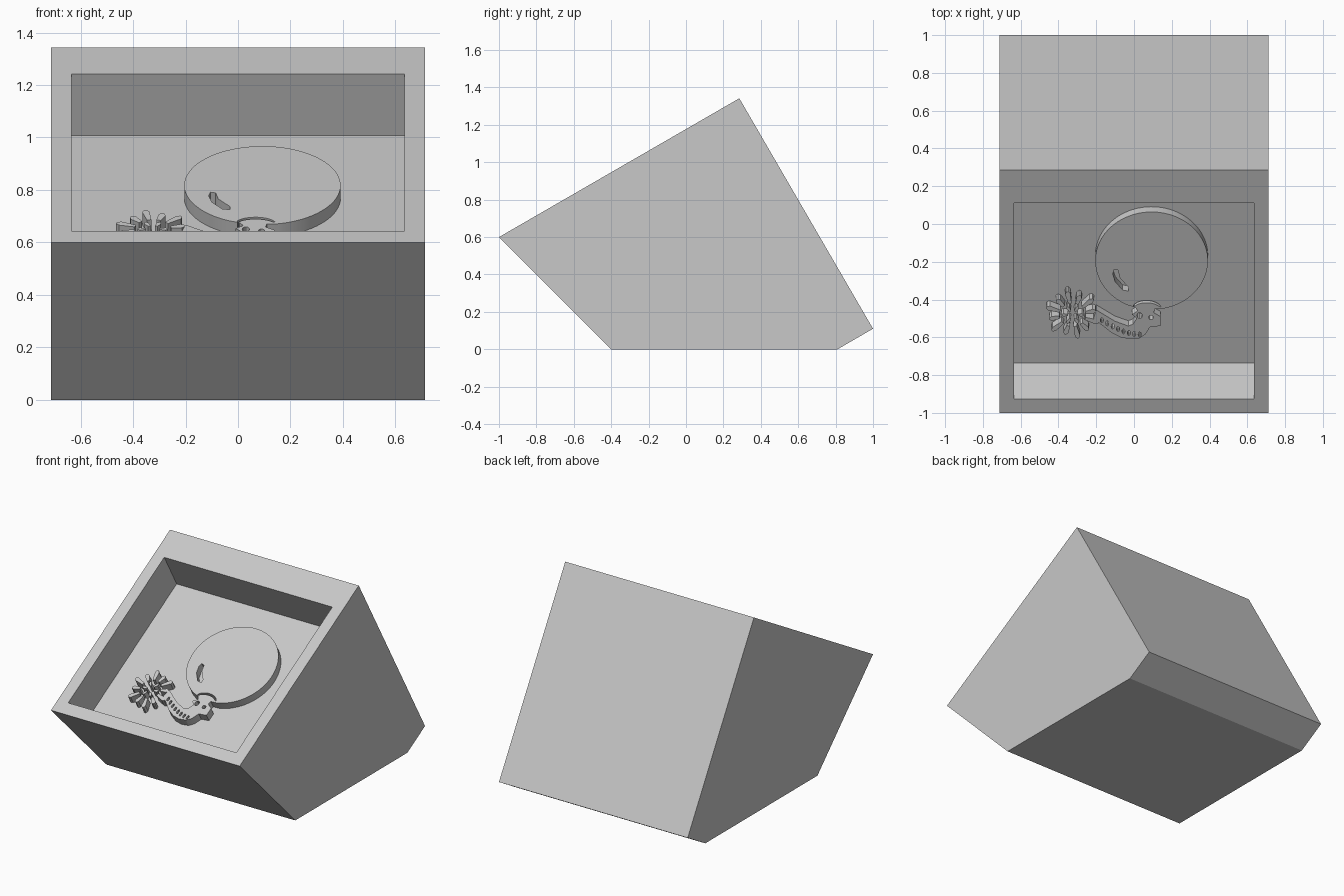
import bpy, bmesh
from math import sin, cos, pi, radians
from mathutils import Vector

if "Cube" in bpy.data.objects:
    bpy.data.objects.remove(bpy.data.objects["Cube"], do_unlink=True)

grey = bpy.data.materials.new("light_grey")
grey.use_nodes = True
COLOUR = (0.58, 0.58, 0.58, 1)
grey.diffuse_color = COLOUR
grey.node_tree.nodes["Principled BSDF"].inputs["Base Color"].default_value = COLOUR

FLOOR = Vector((0, -0.735, 0.442))                    # lower edge of the recess floor
UP = Vector((0, cos(radians(30)), sin(radians(30))))  # up along the slope
OUT = Vector((0, -UP.z, UP.y))                        # out of the slope
THICK = 0.055


def prisms(name, loops, sweep):
    """One object made of outlines extruded along a sweep vector."""
    bm = bmesh.new()
    for loop in loops:
        face = bm.faces.new([bm.verts.new(p) for p in loop])
        ext = bmesh.ops.extrude_face_region(bm, geom=[face])
        verts = [g for g in ext["geom"] if isinstance(g, bmesh.types.BMVert)]
        bmesh.ops.translate(bm, verts=verts, vec=sweep)
    bmesh.ops.recalc_face_normals(bm, faces=bm.faces)
    mesh = bpy.data.meshes.new(name)
    bm.to_mesh(mesh)
    bm.free()
    mesh.materials.append(grey)
    obj = bpy.data.objects.new(name, mesh)
    bpy.context.collection.objects.link(obj)
    return obj


def cut(obj, cutter):
    """Subtract the cutter, bake the result and drop the cutter."""
    mod = obj.modifiers.new("cut", "BOOLEAN")
    mod.object, mod.solver = cutter, "EXACT"
    graph = bpy.context.evaluated_depsgraph_get()
    mesh = bpy.data.meshes.new_from_object(obj.evaluated_get(graph))
    obj.modifiers.clear()
    obj.data = mesh
    bpy.data.objects.remove(cutter, do_unlink=True)


def side_profile(name, points, half):
    return prisms(name, [[(-half, y, z) for y, z in points]], Vector((2 * half, 0, 0)))


def on_floor(points, height):
    """Map plan (x, y) of the relief's top surface onto the sloping floor."""
    return [FLOOR + Vector((x, 0, 0)) + UP * ((y - FLOOR.y + THICK / 2) / UP.y)
            + OUT * height for x, y in points]


def relief(name, loops):
    return prisms(name, [on_floor(l, -0.005) for l in loops], OUT * (THICK + 0.005))


def ring(cx, cy, rx, ry, start=0.0, end=2 * pi, n=12):
    """Open-ended run of points round an ellipse."""
    return [(cx + rx * cos(start + (end - start) * i / n),
             cy + ry * sin(start + (end - start) * i / n)) for i in range(n)]


# Wedge body with a recessed sloping panel
body = side_profile("wedge_body", [(-1, 0.6), (0.285, 1.342), (1, 0.11), (0.81, 0), (-0.4, 0)], 0.713)
cut(body, side_profile("recess_cutter",
    [FLOOR.yz, (0.245, 1.008), (0.05, 1.346), (-1.025, 0.748)], 0.635))

# Round bulb flowing into a neck and a curled tail
bulb = ring(0.093, -0.195, 0.298, 0.259, radians(-78), radians(250), 72)
neck = [(0.005, -0.44), (0.02, -0.46), (-0.01, -0.48), (0.015, -0.5), (-0.005, -0.53),
        (-0.03, -0.54), (-0.1, -0.515), (-0.2, -0.455), (-0.215, -0.5), (-0.12, -0.575),
        (-0.07, -0.6), (-0.02, -0.61), (0.03, -0.605), (0.06, -0.585), (0.085, -0.545),
        (0.14, -0.54), (0.14, -0.49), (0.105, -0.47), (0.11, -0.45)]
figure = relief("bulb_and_tail", [bulb + neck])

# Openings: highlight, collar slit, two eyes and notches along the tail
highlight = [(-0.105, -0.24), (-0.085, -0.245), (-0.075, -0.285), (-0.03, -0.335),
             (-0.03, -0.355), (-0.06, -0.35), (-0.1, -0.305), (-0.112, -0.265)]
slit = (ring(0.067, -0.45, 0.078, 0.045, radians(15), radians(165), 12)
        + ring(0.067, -0.45, 0.07, 0.033, radians(165), radians(15), 12))
holes = [highlight, slit, ring(0.03, -0.485, 0.014, 0.016), ring(0.09, -0.495, 0.012, 0.012)]
for i in range(8):
    t = i / 7
    x, y = -0.17 + 0.2 * t, -0.51 - 0.075 * sin(t * pi / 2)
    holes.append(ring(x, y, 0.008, 0.014, n=8))
cutter = prisms("hole_cutter", [on_floor(h, -0.03) for h in holes], OUT * 0.15)
cut(figure, cutter)


# Spiky tuft at the end of the tail
def spike(angle, inner, outer, width):
    d, s = (cos(angle), sin(angle)), (-sin(angle), cos(angle))
    outline = [(inner, -0.6), (outer - width / 2, -1), (outer, -0.4),
               (outer, 0.4), (outer - width / 2, 1), (inner, 0.6)]
    return [(-0.325 + d[0] * r + s[0] * k * width / 2,
             -0.482 + (d[1] * r + s[1] * k * width / 2) * UP.y) for r, k in outline]


spikes = [spike(2 * pi * i / 12 + 0.2, 0.07, 0.145 if i % 2 else 0.125, 0.028) for i in range(12)]
spikes += [spike(2 * pi * i / 6, 0.025, 0.058, 0.018) for i in range(6)]
tuft = relief("spiky_tuft", spikes)

# Smooth the curved walls, keep edges sharp
bpy.ops.object.select_all(action="DESELECT")
figure.select_set(True)
bpy.context.view_layer.objects.active = figure
bpy.ops.object.shade_smooth_by_angle(angle=radians(30))
